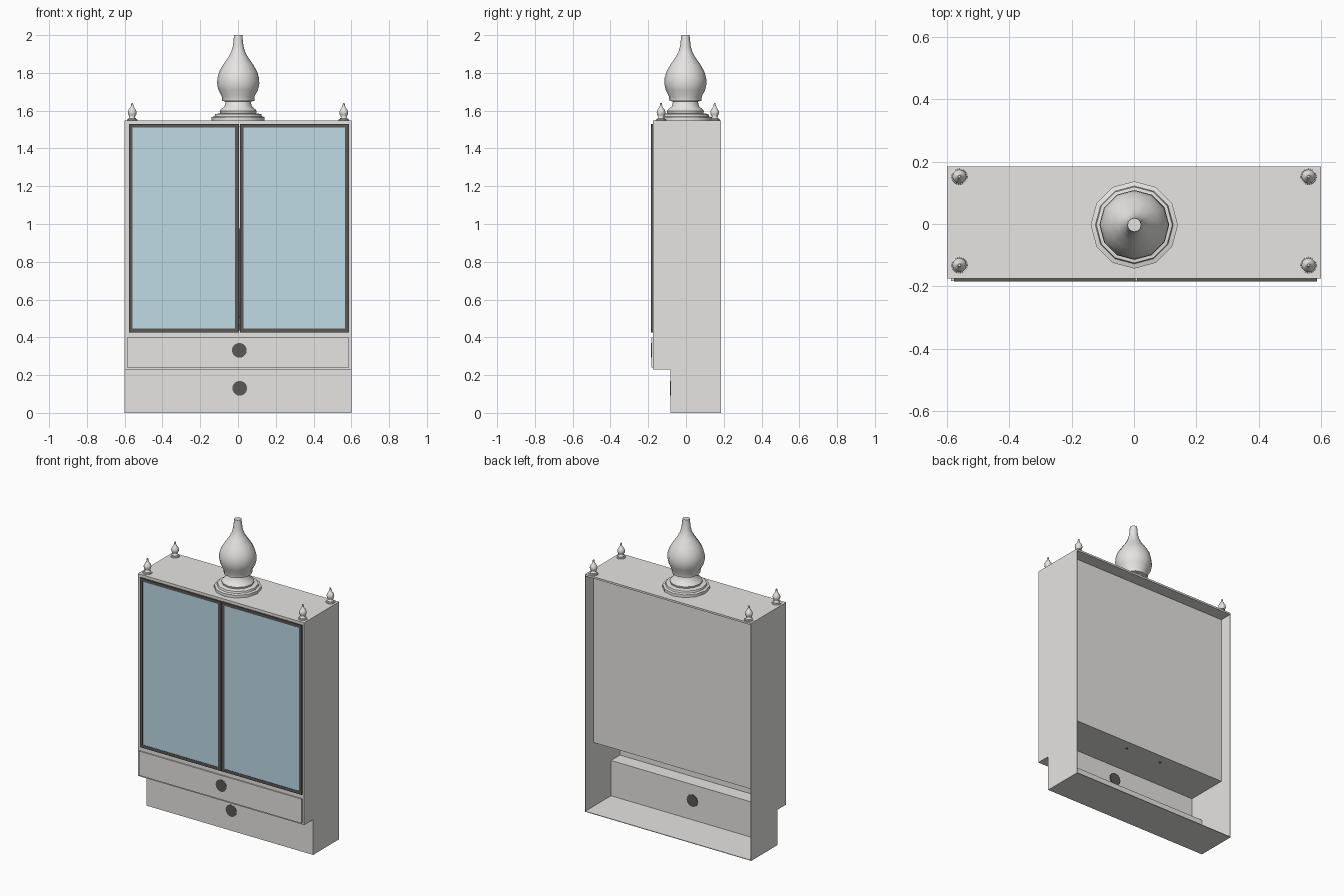
import bpy, bmesh, math

if "Cube" in bpy.data.objects:
    bpy.data.objects.remove(bpy.data.objects["Cube"])


def material(name, r, g, b):
    m = bpy.data.materials.new(name)
    m.diffuse_color = (r, g, b, 1)
    m.use_nodes = True
    m.node_tree.nodes["Principled BSDF"].inputs["Base Color"].default_value = m.diffuse_color
    return m


GREY = material("warm_grey", 0.79, 0.78, 0.765)
DARK = material("dark_grey", 0.10, 0.098, 0.09)
GLASS = material("pale_blue_glass", 0.52, 0.71, 0.79)


def finish(name, bm, mat):
    bmesh.ops.recalc_face_normals(bm, faces=bm.faces)
    me = bpy.data.meshes.new(name)
    bm.to_mesh(me)
    bm.free()
    me.materials.append(mat)
    ob = bpy.data.objects.new(name, me)
    bpy.context.collection.objects.link(ob)
    return ob


def box(name, x0, x1, y0, y1, z0, z1, mat=GREY):
    bm = bmesh.new()
    bmesh.ops.create_cube(bm, size=1)
    for v in bm.verts:
        v.co = (x1 if v.co.x > 0 else x0, y1 if v.co.y > 0 else y0, z1 if v.co.z > 0 else z0)
    return finish(name, bm, mat)


def prism_x(name, profile, x0, x1, mat=GREY):
    """Extrude a (y, z) outline along x."""
    bm = bmesh.new()
    f = bm.faces.new([bm.verts.new((x0, y, z)) for y, z in profile])
    out = bmesh.ops.extrude_face_region(bm, geom=[f])["geom"]
    bmesh.ops.translate(bm, vec=(x1 - x0, 0, 0),
                        verts=[e for e in out if isinstance(e, bmesh.types.BMVert)])
    return finish(name, bm, mat)


def lathe(name, profile, loc, scale=1, sides=12, mat=GREY):
    """Turn an (r, z) outline around z, capped at both ends."""
    bm = bmesh.new()
    rings = [[bm.verts.new((loc[0] + r * scale * math.cos(2 * math.pi * i / sides),
                            loc[1] + r * scale * math.sin(2 * math.pi * i / sides),
                            loc[2] + z * scale)) for i in range(sides)] for r, z in profile]
    for a, b in zip(rings, rings[1:]):
        for i in range(sides):
            j = (i + 1) % sides
            bm.faces.new((a[i], a[j], b[j], b[i]))
    bm.faces.new(rings[0])
    bm.faces.new(rings[-1])
    ob = finish(name, bm, mat)
    bpy.ops.object.select_all(action='DESELECT')
    ob.select_set(True)
    bpy.context.view_layer.objects.active = ob
    bpy.ops.object.shade_smooth_by_angle(angle=math.radians(40))
    return ob


# front, back, plinth front, sheet thickness
F, B, S, T = -0.175, 0.185, -0.083, 0.004
# half width, top, cupboard floor, plinth top, back panel
W, TOP, MID, LOW, P = 0.6, 1.548, 0.425, 0.23, 0.103

# stepped side walls
side = [(F, LOW), (S, LOW), (S, 0), (B, 0), (B, TOP), (F, TOP)]
prism_x("left_side", side, -W, -W + T)
prism_x("right_side", side, W - T, W)

# carcass sheets; the back stays open with a recessed panel
I = W - T
box("top_board", -I, I, F, B, TOP - 0.012, TOP)
box("back_panel", -I, I, P - T, P, MID, TOP - 0.012)
box("cupboard_floor", -I, I, F, P, MID - T, MID)
box("drawer_floor", -I, I, F, S + T, LOW, LOW + T)
box("plinth_front", -I, I, S, S + T, 0, LOW)
box("plinth_floor", -I, I, S, B, 0, T)
box("drawer_backing", -I, I, F, F + T, LOW, MID)
box("drawer_front", -0.587, 0.587, -0.183, F, 0.24, 0.398)

# face frame around the doors
box("frame_bottom", -I, I, F, F + T, MID, 0.44)
box("frame_top", -I, I, F, F + T, 1.515, TOP - 0.012)
for n, sx in (("left", -1), ("right", 1)):
    a, b = sorted((sx * 0.57, sx * I))
    box(n + "_frame_stile", a, b, F, F + T, 0.44, 1.515)

# glazed doors with dark frames
Z0, Z1, R = 0.426, 1.530, 0.02
for n, x0, x1 in (("left", -0.578, 0.005), ("right", 0.010, 0.587)):
    box(n + "_door_bottom_rail", x0, x1, -0.184, F, Z0, Z0 + R, DARK)
    box(n + "_door_top_rail", x0, x1, -0.184, F, Z1 - R, Z1, DARK)
    box(n + "_door_outer_stile", x0, x0 + R, -0.184, F, Z0 + R, Z1 - R, DARK)
    box(n + "_door_inner_stile", x1 - R, x1, -0.184, F, Z0 + R, Z1 - R, DARK)
    box(n + "_door_glass", x0 + R, x1 - R, -0.182, -0.178, Z0 + R, Z1 - R, GLASS)


# flat round knobs that pass through their panels
def knob(name, x, y0, y1, z):
    bm = bmesh.new()
    bmesh.ops.create_cone(bm, cap_ends=True, segments=20, radius1=0.039, radius2=0.039, depth=1)
    for v in bm.verts:
        a, b, d = v.co
        v.co = (x + a, y1 if d > 0 else y0, z + b)
    return finish(name, bm, DARK)


knob("drawer_knob", 0.007, -0.1845, -0.165, 0.331)
knob("plinth_knob", 0.009, -0.0845, -0.075, 0.130)

# turned finials: one large, four small copies at the corners
finial = [(0.14, 0), (0.14, 0.018), (0.125, 0.022), (0.122, 0.034), (0.095, 0.038),
          (0.098, 0.05), (0.09, 0.06), (0.072, 0.075), (0.066, 0.10), (0.085, 0.104),
          (0.087, 0.128), (0.104, 0.16), (0.112, 0.195), (0.110, 0.225), (0.100, 0.26),
          (0.080, 0.295), (0.052, 0.335), (0.036, 0.365), (0.028, 0.395), (0.024, 0.43),
          (0.022, 0.452)]
lathe("centre_finial", finial, (0.001, -0.003, TOP))
for sx in (-1, 1):
    for n, y in (("front", -0.132), ("back", 0.152)):
        lathe(n + ("_left" if sx < 0 else "_right") + "_finial", finial,
              (sx * 0.56, y, TOP), 0.205)

# dark ornament inside, glimpsed between the doors, on two small feet
lathe("inner_ornament", [(0.05, 0), (0.05, 0.04), (0.015, 0.08), (0.04, 0.25), (0.015, 0.42),
                         (0.02, 0.55)], (0, 0.0, MID), mat=DARK)
for n, sx in (("left", -1), ("right", 1)):
    lathe(n + "_inner_foot", [(0.008, 0), (0.008, 0.02)], (sx * 0.13 - 0.04, 0.04, MID - T - 0.003),
          sides=8, mat=DARK)
